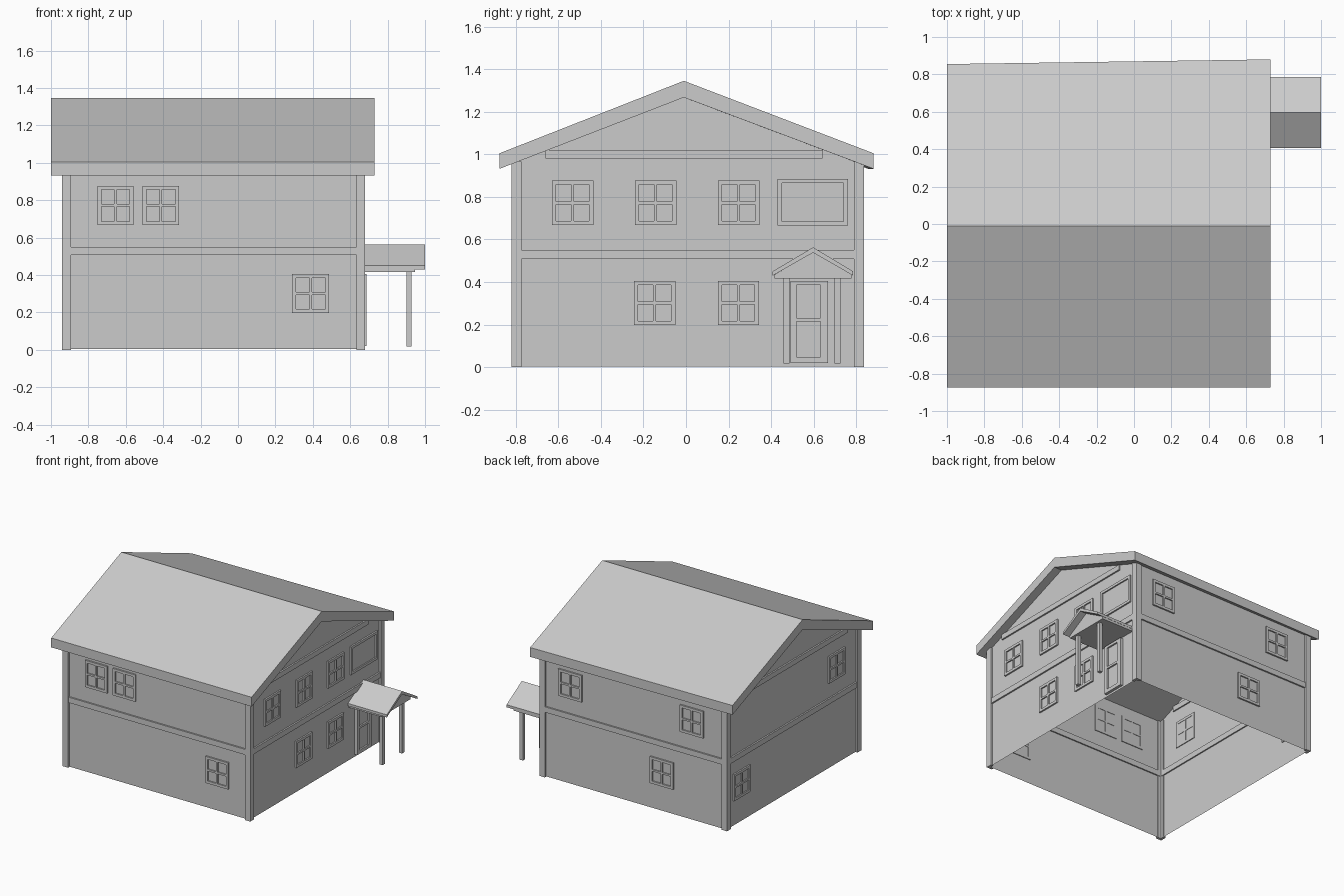
import bpy

if "Cube" in bpy.data.objects:
    bpy.data.objects.remove(bpy.data.objects["Cube"])

X0, X1, Y0, Y1 = -0.925, 0.665, -0.805, 0.822   # wall planes
RIDGE = -0.01


def mesh(name, verts, faces):
    me = bpy.data.meshes.new(name)
    me.from_pydata(verts, [], faces)
    me.update()
    ob = bpy.data.objects.new(name, me)
    bpy.context.collection.objects.link(ob)
    return ob


BOX_FACES = [(0, 1, 3, 2), (4, 6, 7, 5), (0, 4, 5, 1), (2, 3, 7, 6), (0, 2, 6, 4), (1, 5, 7, 3)]


def boxes(name, items):
    """One object from several boxes given as (x0, x1, y0, y1, z0, z1)."""
    verts, faces = [], []
    for x0, x1, y0, y1, z0, z1 in items:
        n = len(verts)
        verts += [(x, y, z) for x in (x0, x1) for y in (y0, y1) for z in (z0, z1)]
        faces += [tuple(n + i for i in f) for f in BOX_FACES]
    return mesh(name, verts, faces)


def on_wall(side, u0, u1, z0, z1, inner, outer):
    """Box bounds on a wall: u runs along it, inner/outer are offsets from its plane."""
    if side == "front":
        return (u0, u1, Y0 - outer, Y0 - inner, z0, z1)
    if side == "back":
        return (u0, u1, Y1 + inner, Y1 + outer, z0, z1)
    if side == "left":
        return (X0 - outer, X0 - inner, u0, u1, z0, z1)
    return (X1 + inner, X1 + outer, u0, u1, z0, z1)


def prism(name, left, right, x0, x1):
    """Closed prism between two y-z profiles at x0 and x1."""
    n = len(left)
    verts = [(x0, y, z) for y, z in left] + [(x1, y, z) for y, z in right]
    faces = [tuple(range(n))[::-1], tuple(range(n, 2 * n))]
    faces += [(i, (i + 1) % n, n + (i + 1) % n, n + i) for i in range(n)]
    return mesh(name, verts, faces)


# Open-bottomed wall shell with gables
prof = [(Y0, 0.003), (Y0, 0.963), (RIDGE, 1.267), (Y1, 0.955), (Y1, 0.003)]
wv = [(x, y, z) for x in (X0, X1) for y, z in prof]
mesh("walls", wv, [(0, 1, 2, 3, 4), (9, 8, 7, 6, 5), (0, 5, 6, 1), (3, 8, 9, 4)])


# Main roof, slightly skewed along the back eave
def roof_profile(back):
    return [(-0.875, 0.932), (-0.875, 1.005), (RIDGE, 1.345),
            (back, 1.005), (back, 0.932), (RIDGE, 1.267)]


prism("main_roof", roof_profile(0.855), roof_profile(0.88), -1.0, 0.73)

# L-shaped corner boards
corners = []
for px, sx in ((-0.94, 1), (0.68, -1)):
    for py, sy in ((-0.82, 1), (0.837, -1)):
        for w, d in ((0.047, 0.02), (0.02, 0.047)):
            xs, ys = sorted((px, px + sx * w)), sorted((py, py + sy * d))
            corners.append((*xs, *ys, 0.0, 0.965))
boxes("corner_boards", corners)

# Floor bands on all sides and gable bands at the ends
bands = []
for side in ("front", "back", "left", "right"):
    a, b = (-0.91, 0.65) if side in ("front", "back") else (-0.79, 0.81)
    bands.append(on_wall(side, a, b, 0.507, 0.55, -0.01, 0.012))
for side in ("left", "right"):
    bands.append(on_wall(side, -0.66, 0.64, 0.98, 1.02, -0.01, 0.012))
boxes("trim_bands", bands)


# Windows: frame, glazing bars and pane
def window(side, u0, u1, z0, z1, bars=True):
    f, b = 0.02, 0.007
    um, zm = (u0 + u1) / 2, (z0 + z1) / 2
    parts = [(u0, u0 + f, z0, z1), (u1 - f, u1, z0, z1),
             (u0 + f, u1 - f, z0, z0 + f), (u0 + f, u1 - f, z1 - f, z1)]
    if bars:
        parts += [(um - b, um + b, z0 + f, z1 - f),
                  (u0 + f, um - b, zm - b, zm + b), (um + b, u1 - f, zm - b, zm + b)]
    items = [on_wall(side, *p, -0.006, 0.012) for p in parts]
    items.append(on_wall(side, u0 + f, u1 - f, z0 + f, z1 - f, -0.003, 0.002))
    boxes(side + "_window", items)


UP, LOW = (0.667, 0.877), (0.197, 0.405)
for side, u0, u1, lev in [
        ("front", -0.75, -0.56, UP), ("front", -0.51, -0.315, UP), ("front", 0.29, 0.487, LOW),
        ("right", -0.63, -0.435, UP), ("right", -0.24, -0.045, UP), ("right", 0.15, 0.345, UP),
        ("right", -0.245, -0.05, LOW), ("right", 0.15, 0.342, LOW),
        ("back", 0.32, 0.52, UP), ("back", -0.73, -0.53, UP), ("back", -0.47, -0.27, LOW),
        ("left", 0.54, 0.74, LOW), ("left", -0.63, -0.43, UP)]:
    window(side, u0, u1, *lev)
window("right", 0.43, 0.76, 0.665, 0.885, bars=False)

# Front door: stiles and rails around two recessed panels
door = [(0.49, 0.52, 0.02, 0.405), (0.632, 0.668, 0.02, 0.405), (0.52, 0.632, 0.02, 0.048),
        (0.52, 0.632, 0.215, 0.232), (0.52, 0.632, 0.385, 0.405)]
boxes("door", [on_wall("right", *p, -0.005, 0.022) for p in door]
      + [on_wall("right", 0.52, 0.632, 0.048, 0.385, -0.003, 0.01)])

# Porch: roof, gable body and posts
proof = [(0.407, 0.43), (0.407, 0.45), (0.597, 0.563), (0.785, 0.45), (0.785, 0.43), (0.597, 0.538)]
prism("porch_roof", proof, proof, X1, 1.0)
body = [(0.415, 0.416), (0.415, 0.434), (0.597, 0.54), (0.778, 0.434), (0.778, 0.416)]
prism("porch_gable", body, body, X1, 0.945)
boxes("porch_posts", [(0.90, 0.928, y, y + 0.028, 0.018, 0.418) for y in (0.458, 0.698)])
